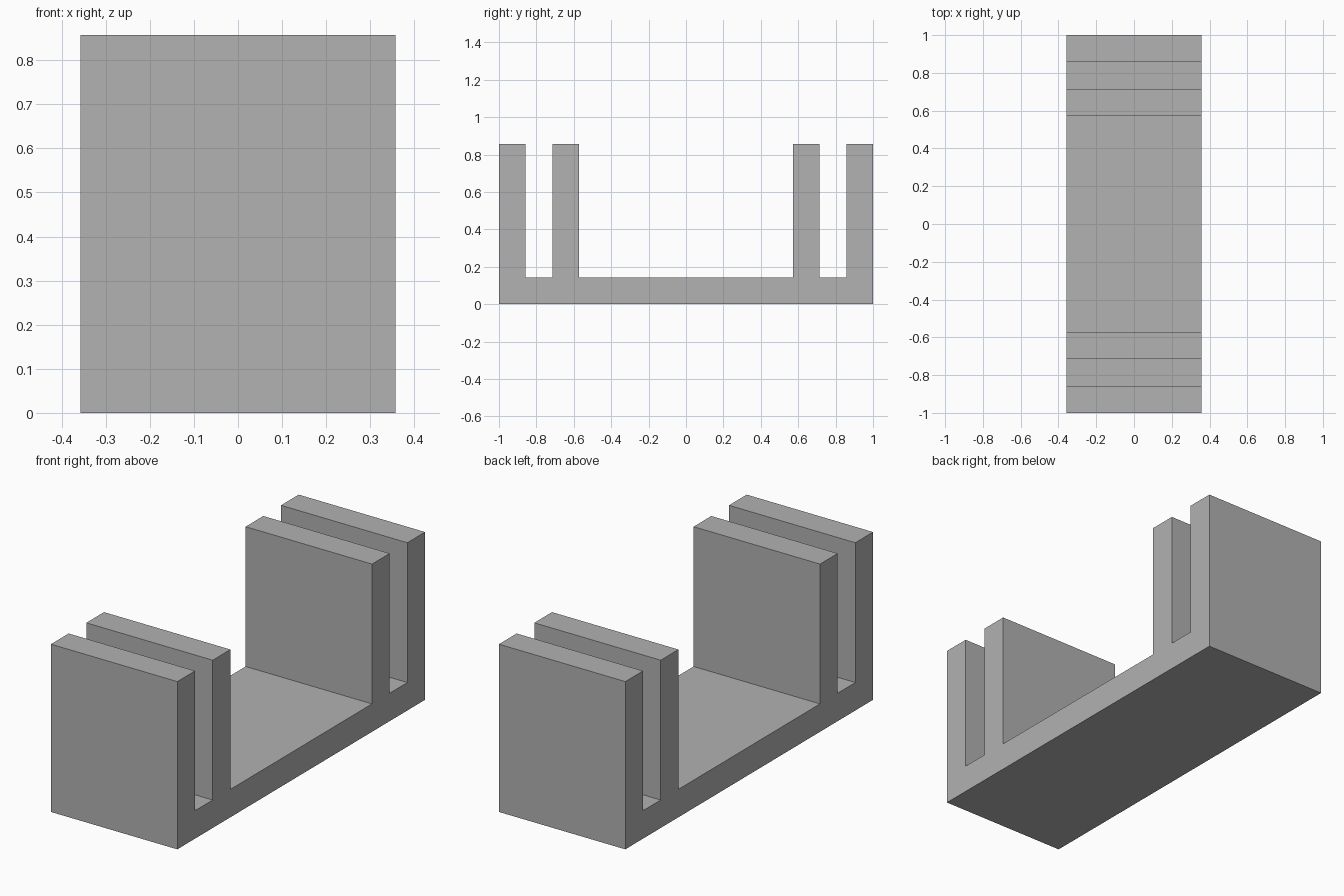
import bpy
import bmesh
from mathutils import Vector

cube = bpy.data.objects.get("Cube")
if cube:
    bpy.data.objects.remove(cube, do_unlink=True)

U = 1 / 7            # thickness of base, walls and slots
HALF_WIDTH = 2.5 * U
HEIGHT = 6 * U

# Plain grey material
grey = bpy.data.materials.new("plain_grey")
grey.use_nodes = True
color = (0.445, 0.445, 0.445, 1)
grey.diffuse_color = color
grey.node_tree.nodes["Principled BSDF"].inputs["Base Color"].default_value = color

# Side profile: one half, from the outer end to the middle, then mirrored
half = [(7 * U, 0), (7 * U, HEIGHT), (6 * U, HEIGHT), (6 * U, U),
        (5 * U, U), (5 * U, HEIGHT), (4 * U, HEIGHT), (4 * U, U)]
profile = half + [(-y, z) for y, z in reversed(half)]

# Slotted holder: profile extruded across the width
bm = bmesh.new()
face = bm.faces.new([bm.verts.new((-HALF_WIDTH, y, z)) for y, z in profile])
result = bmesh.ops.extrude_face_region(bm, geom=[face])
moved = [g for g in result["geom"] if isinstance(g, bmesh.types.BMVert)]
bmesh.ops.translate(bm, verts=moved, vec=Vector((2 * HALF_WIDTH, 0, 0)))
bmesh.ops.recalc_face_normals(bm, faces=bm.faces)

mesh = bpy.data.meshes.new("slotted_holder")
bm.to_mesh(mesh)
bm.free()
mesh.materials.append(grey)
holder = bpy.data.objects.new("slotted_holder", mesh)
bpy.context.collection.objects.link(holder)
